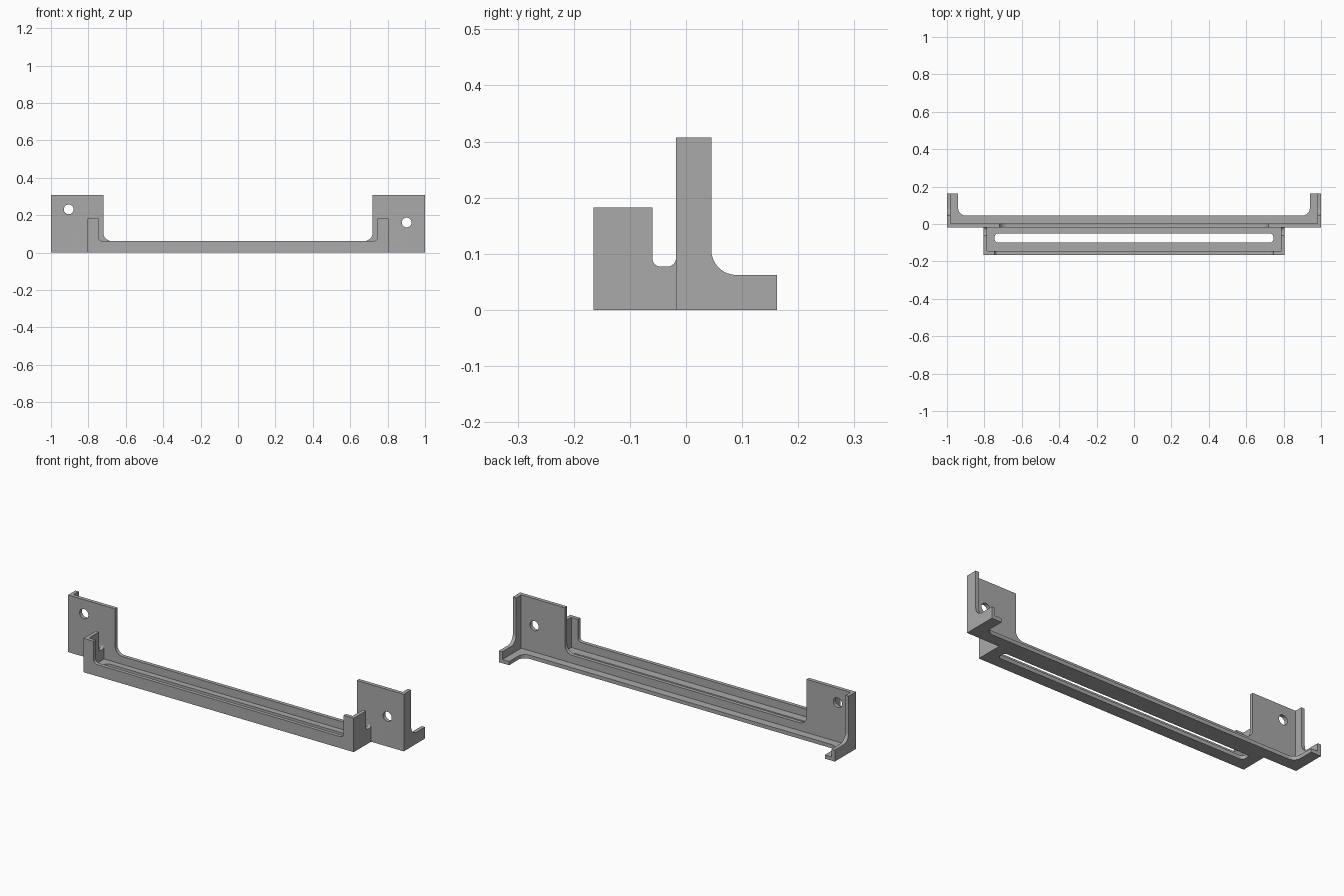
import bpy
import bmesh
import math
from mathutils import Vector

old = bpy.data.objects.get("Cube")
if old:
    bpy.data.objects.remove(old, do_unlink=True)

grey = bpy.data.materials.new("plain grey")
grey.use_nodes = True
colour = (0.4, 0.4, 0.4, 1)
grey.diffuse_color = colour
grey.node_tree.nodes["Principled BSDF"].inputs["Base Color"].default_value = colour

T = 0.02          # sheet thickness
RIM = 0.062       # height of the low rims
FRONT, MID, BACK, TAB = -0.165, -0.018, 0.045, 0.162


def rounded(corners, steps=8):
    """Turn right-angled corners (a, b, radius) into an outline with arcs."""
    out = []
    for i, c in enumerate(corners):
        p = Vector(c[:2])
        r = c[2] if len(c) > 2 else 0
        if not r:
            out.append(p)
            continue
        u = (Vector(corners[i - 1][:2]) - p).normalized()
        v = (Vector(corners[(i + 1) % len(corners)][:2]) - p).normalized()
        centre = p + (u + v) * r
        for k in range(steps + 1):
            t = math.pi / 2 * k / steps
            out.append(centre - r * (v * math.cos(t) + u * math.sin(t)))
    return out


def mirrored(half):
    return half + [(-c[0], *c[1:]) for c in reversed(half)]


def extrude(name, outline, axis, lo, hi):
    """Make a prism from an outline, running from lo to hi along an axis."""
    place = {"x": lambda p, d: (d, p.x, p.y),
             "y": lambda p, d: (p.x, d, p.y),
             "z": lambda p, d: (p.x, p.y, d)}[axis]
    bm = bmesh.new()
    face = bm.faces.new([bm.verts.new(place(p, lo)) for p in outline])
    ext = bmesh.ops.extrude_face_region(bm, geom=[face])
    shift = Vector(place(Vector((0, 0)), hi - lo))
    bmesh.ops.translate(bm, vec=shift,
                        verts=[g for g in ext["geom"] if isinstance(g, bmesh.types.BMVert)])
    bmesh.ops.recalc_face_normals(bm, faces=bm.faces)
    mesh = bpy.data.meshes.new(name)
    bm.to_mesh(mesh)
    bm.free()
    mesh.materials.append(grey)
    obj = bpy.data.objects.new(name, mesh)
    bpy.context.collection.objects.link(obj)
    return obj


def combine(target, other, operation):
    mod = target.modifiers.new("combine", "BOOLEAN")
    mod.object, mod.operation, mod.solver = other, operation, "EXACT"
    bpy.context.view_layer.objects.active = target
    bpy.ops.object.modifier_apply(modifier=mod.name)
    bpy.data.objects.remove(other, do_unlink=True)


# Floor with the two rear tabs
floor = mirrored([(0.805, FRONT), (0.805, MID), (1, MID), (1, TAB),
                  (0.94, TAB), (0.94, BACK, 0.04)])
bracket = extrude("mounting_bracket", rounded(floor), "z", 0, T)

# Front rim of the tray with raised corners
front = mirrored([(0.805, 0), (0.805, 0.182), (0.745, 0.182), (0.745, RIM, 0.02)])
combine(bracket, extrude("front_rim", rounded(front), "y", FRONT, FRONT + T), "UNION")

# Middle wall rising to the two mounting plates
wall = mirrored([(1, 0), (1, 0.307), (0.72, 0.307), (0.72, RIM, 0.045)])
combine(bracket, extrude("mounting_wall", rounded(wall), "y", MID, MID + T), "UNION")

# Side walls of the tray and of the mounting plates
tray_side = rounded([(FRONT, 0), (MID + 0.01, 0), (MID + 0.01, 0.095), (MID, 0.095),
                     (MID, 0.077, 0.015), (-0.06, 0.077, 0.015),
                     (-0.06, 0.182), (FRONT, 0.182)])
plate_side = rounded([(MID, 0), (TAB, 0), (TAB, RIM), (BACK, RIM, 0.045),
                      (BACK, 0.307), (MID, 0.307)])
for side in (-1, 1):
    for outline, end in ((tray_side, 0.805), (plate_side, 1)):
        lo, hi = sorted((side * end, side * (end - T)))
        combine(bracket, extrude("side_wall", outline, "x", lo, hi), "UNION")

# Long slot in the tray floor
slot = rounded(mirrored([(0.745, -0.1, 0.02), (0.745, -0.05, 0.02)]))
combine(bracket, extrude("slot_cutter", slot, "z", -0.1, 0.1), "DIFFERENCE")

# Screw holes, one higher than the other
for x, z in ((-0.905, 0.231), (0.902, 0.161)):
    ring = [Vector((x + 0.026 * math.cos(a), z + 0.026 * math.sin(a)))
            for a in (math.tau * k / 32 for k in range(32))]
    combine(bracket, extrude("hole_cutter", ring, "y", -0.1, 0.1), "DIFFERENCE")

# Smooth fillets, sharp edges
bpy.ops.object.select_all(action="DESELECT")
bracket.select_set(True)
bpy.context.view_layer.objects.active = bracket
bpy.ops.object.shade_smooth_by_angle(angle=math.radians(30))
